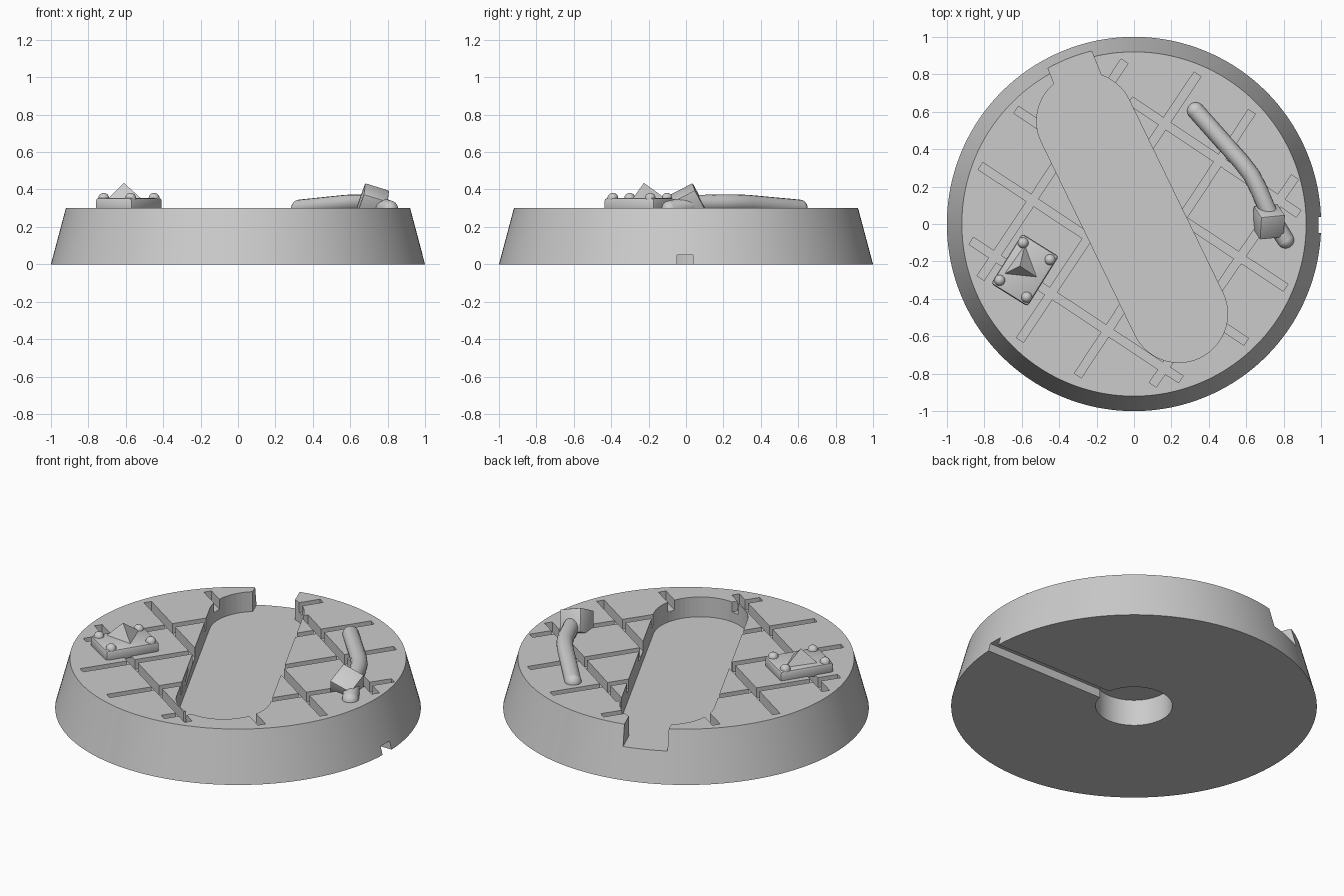
import bpy, bmesh, math
from mathutils import Vector, Matrix, Euler

if "Cube" in bpy.data.objects:
    bpy.data.objects.remove(bpy.data.objects["Cube"])

stone = bpy.data.materials.new("plain_grey")
stone.use_nodes = True
GREY = (0.6, 0.6, 0.6, 1)
stone.diffuse_color = GREY
stone.node_tree.nodes["Principled BSDF"].inputs["Base Color"].default_value = GREY

TOP, FLOOR = 0.3, 0.18


def finish(name, bm, smooth=True):
    bmesh.ops.recalc_face_normals(bm, faces=bm.faces)
    mesh = bpy.data.meshes.new(name)
    bm.to_mesh(mesh)
    bm.free()
    mesh.materials.append(stone)
    ob = bpy.data.objects.new(name, mesh)
    bpy.context.collection.objects.link(ob)
    if smooth:
        shade(ob)
    return ob


def shade(ob):
    bpy.ops.object.select_all(action='DESELECT')
    bpy.context.view_layer.objects.active = ob
    ob.select_set(True)
    bpy.ops.object.shade_smooth_by_angle(angle=math.radians(35))


def apply(ob, kind, **settings):
    mod = ob.modifiers.new(kind.lower(), kind)
    for key, value in settings.items():
        setattr(mod, key, value)
    bpy.context.view_layer.objects.active = ob
    bpy.ops.object.modifier_apply(modifier=mod.name)


def cylinder(name, r1, r2, z1, z2, sides):
    bm = bmesh.new()
    bmesh.ops.create_cone(bm, cap_ends=True, segments=sides, radius1=r1, radius2=r2, depth=z2 - z1,
                          matrix=Matrix.Translation((0, 0, (z1 + z2) / 2)))
    return finish(name, bm)


def bar(name, start, end, width, z1, z2):
    """Box running between two plan points."""
    a, b = Vector(start), Vector(end)
    run, mid = b - a, (a + b) / 2
    bm = bmesh.new()
    bmesh.ops.create_cube(bm, size=1, matrix=Matrix.Translation((mid.x, mid.y, (z1 + z2) / 2))
                          @ Matrix.Rotation(math.atan2(run.y, run.x), 4, 'Z')
                          @ Matrix.Diagonal((run.length, width, z2 - z1, 1)))
    return finish(name, bm, False)


def capsule(name, start, end, radius, z1, z2, half_sides=32):
    """Round-ended slot between two plan points."""
    bm = bmesh.new()
    a, b = Vector(start), Vector(end)
    heading = math.atan2(b.y - a.y, b.x - a.x)
    ring = []
    for centre, offset in ((b, -math.pi / 2), (a, math.pi / 2)):
        for i in range(half_sides + 1):
            t = heading + offset + math.pi * i / half_sides
            ring.append(bm.verts.new((centre.x + radius * math.cos(t), centre.y + radius * math.sin(t), z1)))
    face = bm.faces.new(ring)
    out = bmesh.ops.extrude_face_region(bm, geom=[face])
    bmesh.ops.translate(bm, vec=(0, 0, z2 - z1),
                        verts=[v for v in out["geom"] if isinstance(v, bmesh.types.BMVert)])
    return finish(name, bm, False)


def cut(ob, cutter):
    cutter.hide_render = True
    apply(ob, 'BOOLEAN', operation='DIFFERENCE', solver='EXACT', object=cutter)
    bpy.data.objects.remove(cutter)


# Tapered round base
base = cylinder("base", 1.0, 0.92, 0, TOP, 160)

# Paving joints in two crossing directions
joints = [((-0.02, 0.66), (0.88, 0.055)), ((-0.63, 0.61), (0.81, -0.34)),
          ((-0.82, 0.31), (0.6, -0.63)), ((-0.87, -0.09), (0.25, -0.83)),
          ((-0.05, 0.87), (-0.82, -0.29)), ((0.34, 0.8), (-0.61, -0.62)),
          ((0.63, 0.6), (-0.3, -0.81)), ((0.86, 0.25), (0.1, -0.86))]
for start, end in joints:
    cut(base, bar("joint_cutter", start, end, 0.045, 0.24, 0.4))

# Round-ended pocket with a notch opening through the rim
cut(base, capsule("pocket_cutter", (-0.26, 0.55), (0.24, -0.48), 0.26, FLOOR, 0.5))
cut(base, bar("notch_cutter", (-0.24, 0.62), (-0.4, 1.02), 0.25, FLOOR, 0.5))

# Underside socket and wire channel
cut(base, cylinder("socket_cutter", 0.21, 0.21, -0.1, 0.158, 64))
cut(base, bar("channel_cutter", (0.1, -0.005), (1.1, -0.005), 0.085, -0.1, 0.05))
shade(base)

# Bolted plate
place = Matrix.Translation((-0.583, -0.246, TOP)) @ Matrix.Rotation(math.radians(-32), 4, 'Z')
bm = bmesh.new()
bmesh.ops.create_cube(bm, size=1, matrix=place @ Matrix.Translation((0, 0, 0.02))
                      @ Matrix.Diagonal((0.23, 0.315, 0.07, 1)))
plate = finish("plate", bm, False)
apply(plate, 'BEVEL', width=0.015, segments=2)
shade(plate)

# Rivets on the plate corners
for i, (sx, sy) in enumerate(((1, 1), (-1, 1), (-1, -1), (1, -1))):
    bm = bmesh.new()
    bmesh.ops.create_uvsphere(bm, u_segments=20, v_segments=12, radius=0.029,
                              matrix=place @ Matrix.Translation((sx * 0.085, sy * 0.118, 0.053)))
    finish(f"rivet_{i + 1}", bm)

# Three-sided spike on the plate
bm = bmesh.new()
for point in ((-0.58, -0.1, 0.345), (-0.7, -0.27, 0.345), (-0.51, -0.29, 0.345), (-0.61, -0.225, 0.435)):
    bm.verts.new(point)
bmesh.ops.convex_hull(bm, input=bm.verts)
finish("spike", bm, False)

# Bent pipe with rounded ends
path = [(0.33, 0.605, 0.3), (0.57, 0.335, 0.325), (0.625, 0.265, 0.328), (0.665, 0.19, 0.328),
        (0.72, 0.06, 0.325), (0.81, -0.085, 0.295)]
curve = bpy.data.curves.new("pipe", 'CURVE')
curve.dimensions = '3D'
curve.bevel_depth = 0.046
curve.bevel_resolution = 6
spline = curve.splines.new('POLY')
spline.points.add(len(path) - 1)
for p, co in zip(spline.points, path):
    p.co = (*co, 1)
curve.materials.append(stone)
pipe = bpy.data.objects.new("pipe", curve)
bpy.context.collection.objects.link(pipe)
bpy.ops.object.select_all(action='DESELECT')
pipe.select_set(True)
bpy.context.view_layer.objects.active = pipe
bpy.ops.object.convert(target='MESH')
shade(bpy.context.view_layer.objects.active)
for name, co in (("pipe_back_end", path[0]), ("pipe_front_end", path[-1])):
    bm = bmesh.new()
    bmesh.ops.create_uvsphere(bm, u_segments=20, v_segments=12, radius=0.046, matrix=Matrix.Translation(co))
    finish(name, bm)

# Tilted block clamped on the pipe
bm = bmesh.new()
bmesh.ops.create_cube(bm, size=0.135, matrix=Matrix.Translation((0.72, 0.012, 0.328))
                      @ Euler((0.5, 0.3, 0.1)).to_matrix().to_4x4())
block = finish("pipe_block", bm, False)
apply(block, 'BEVEL', width=0.006, segments=2)
shade(block)
